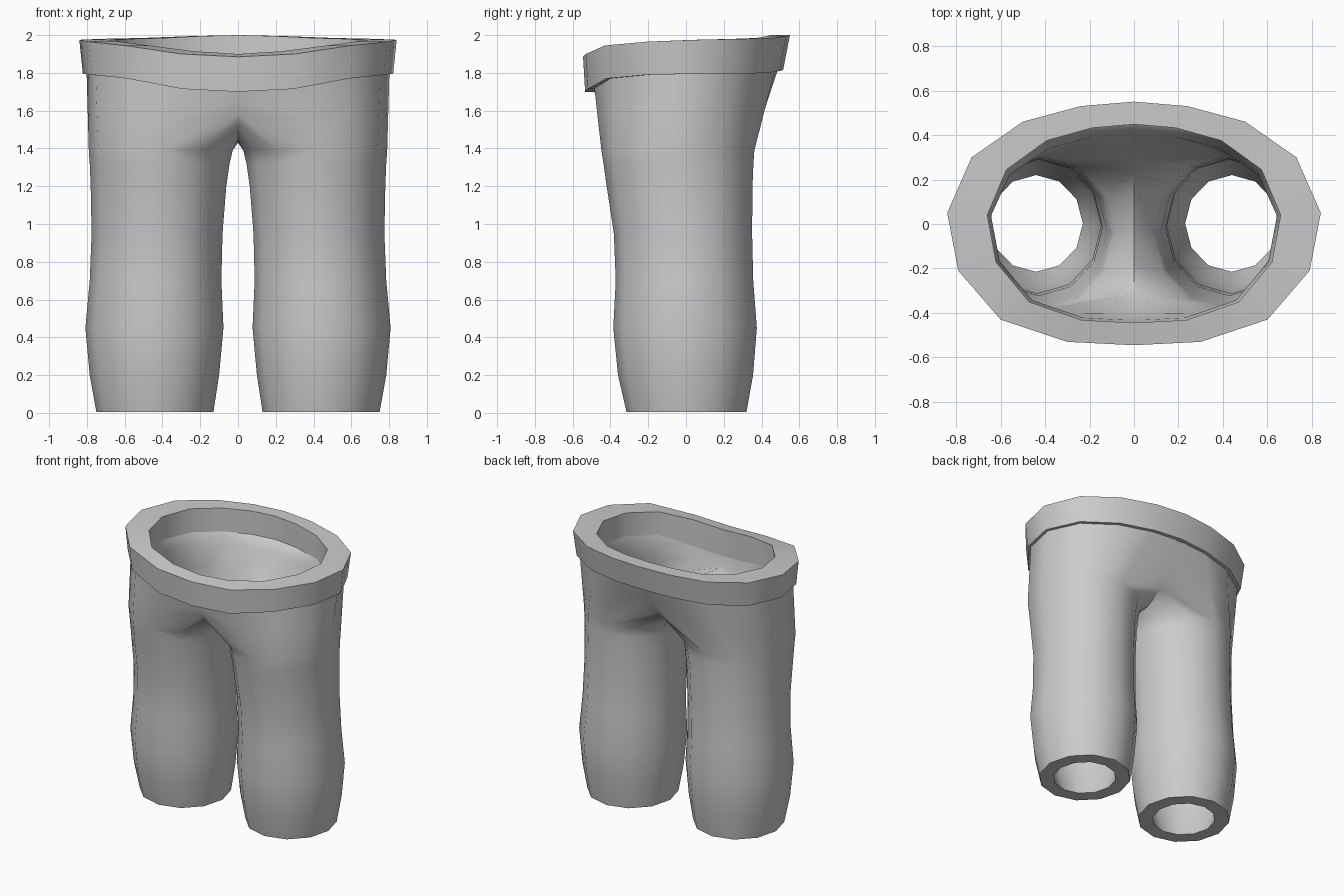
import bpy, bmesh, math

if "Cube" in bpy.data.objects:
    bpy.data.objects.remove(bpy.data.objects["Cube"])

grey = bpy.data.materials.new("grey cloth")
grey.diffuse_color = (0.6, 0.6, 0.6, 1)
grey.use_nodes = True
grey.node_tree.nodes["Principled BSDF"].inputs["Base Color"].default_value = grey.diffuse_color

# Half waist outline, front centre to back centre: x, y, top z, bottom z
WAIST = [(0, -.545, 1.885, 1.70), (.30, -.53, 1.90, 1.715), (.60, -.43, 1.945, 1.77),
         (.79, -.21, 1.965, 1.79), (.84, .05, 1.975, 1.795), (.73, .30, 1.98, 1.795),
         (.50, .46, 1.985, 1.80), (.24, .53, 1.995, 1.81), (0, .55, 2.0, 1.815)]

# Leg sections: z, inner x, outer x, front y, back y, cloth thickness
LEG = [(.005, .13, .75, -.315, .32, .10), (.2, .10, .785, -.36, .355, .08),
       (.45, .077, .808, -.385, .375, .065), (.7, .088, .785, -.372, .356, .06),
       (.95, .082, .775, -.382, .35, .06), (1.2, .062, .78, -.42, .352, .06),
       (1.32, .045, .785, -.437, .357, .06), (1.39, .028, .79, -.448, .362, .06)]


def leg_ring(z, x0, x1, yf, yb):
    """Twelve points, counter-clockwise, starting at the front."""
    cx, rx, cy, ry = (x0 + x1) / 2, (x1 - x0) / 2, (yf + yb) / 2, (yb - yf) / 2
    angles = [math.radians(-90 + 30 * i) for i in range(12)]
    return [(cx + rx * math.cos(a), cy + ry * math.sin(a), z) for a in angles]


def bridge(bm, low, high, closed=False, flip=False):
    n = len(low)
    for i in range(n if closed else n - 1):
        j = (i + 1) % n
        quad = (low[i], low[j], high[j], high[i])
        bm.faces.new(quad[::-1] if flip else quad)


def finish(bm, name, angle):
    """Mirror the half, bake it and smooth it, keeping sharp edges."""
    mesh = bpy.data.meshes.new(name)
    bm.to_mesh(mesh)
    bm.free()
    mesh.materials.append(grey)
    obj = bpy.data.objects.new(name, mesh)
    bpy.context.collection.objects.link(obj)
    obj.modifiers.new("mirror", 'MIRROR').merge_threshold = 0.0005
    bpy.context.view_layer.objects.active = obj
    obj.select_set(True)
    bpy.ops.object.modifier_apply(modifier="mirror")
    bpy.ops.object.shade_smooth_by_angle(angle=math.radians(angle))
    obj.select_set(False)


def add(bm, pts):
    return [bm.verts.new(p) for p in pts]


def trouser_skin(bm, inside, waist):
    """One leg, half the crotch saddle and half the hips; returns hem and waist rings."""
    rings = []
    for z, x0, x1, yf, yb, t in LEG:
        t = t if inside else 0
        rings.append(add(bm, leg_ring(z, x0 + t, x1 - t, yf + t, yb - t)))
    for low, high in zip(rings, rings[1:]):
        bridge(bm, low, high, True, inside)
    top = rings[-1]

    # Crotch saddle on the mirror plane, rising to front and back
    arch = top[6:] + top[:1]
    saddle = []
    for k, v in enumerate(arch):
        s = abs(math.cos(math.pi * k / 6))
        z = 1.43 + .15 * s ** 3 + (.05 if inside else 0)
        saddle.append(bm.verts.new((0, v.co.y * (.86 + .09 * s ** 3), z)))
    bridge(bm, arch, saddle, False, inside)

    # Hips up to the waist
    base = [saddle[-1]] + top[:7] + [saddle[0]]
    mid = add(bm, [(v.co + w.co) / 2 for v, w in zip(base, waist)])
    bridge(bm, base, mid, False, inside)
    bridge(bm, mid, waist, False, inside)
    return rings[0]


# Trousers: outer and inner skins joined at the hem and the waist
bm = bmesh.new()
outer_waist = add(bm, [(x * .955, y * (.92 if y < 0 else .90), b + .03) for x, y, t, b in WAIST])
lip = add(bm, [(x * .79, y * .825, b + .02) for x, y, t, b in WAIST])
inner_waist = add(bm, [(x * .765, y * (.795 if y < 0 else .74), b - .07) for x, y, t, b in WAIST])
outer_hem = trouser_skin(bm, False, outer_waist)
inner_hem = trouser_skin(bm, True, inner_waist)
bridge(bm, outer_waist, lip)
bridge(bm, lip, inner_waist)
bridge(bm, inner_hem, outer_hem, True)
finish(bm, "trousers", 50)

# Waistband: a thick ring with a sloping top
bm = bmesh.new()
outer_low = add(bm, [(x * .978, y * (.98 if y < 0 else .935), b) for x, y, t, b in WAIST])
outer_top = add(bm, [(x, y, t) for x, y, t, b in WAIST])
inner_top = add(bm, [(x * .785, y * .815, t + (.015 if y < -.5 else 0)) for x, y, t, b in WAIST])
inner_low = add(bm, [(x * .785, y * .815, b) for x, y, t, b in WAIST])
loop = [outer_low, outer_top, inner_top, inner_low]
for a, b in zip(loop, loop[1:] + loop[:1]):
    bridge(bm, a, b)
finish(bm, "waistband", 40)
